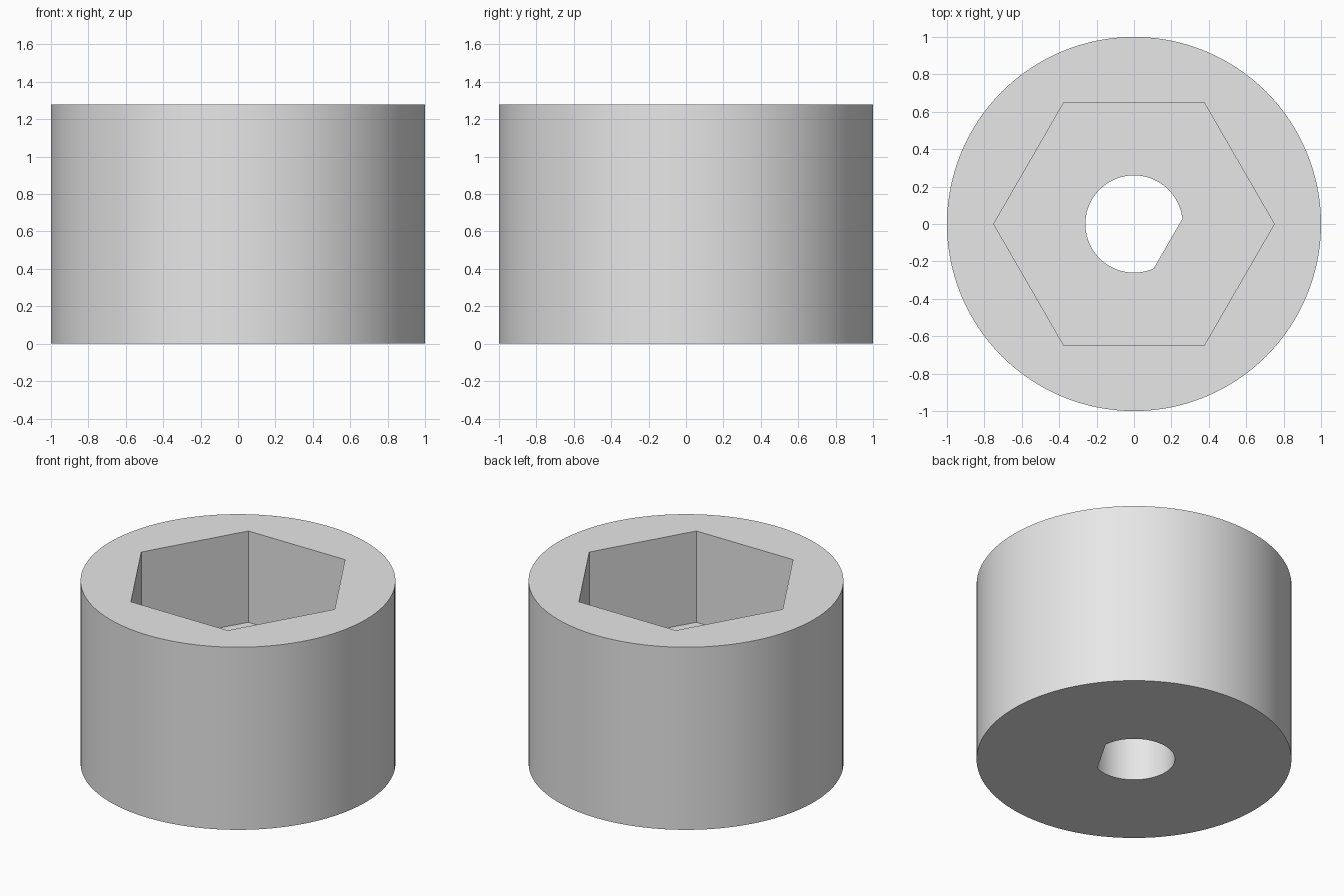
import bpy, bmesh, math

cube = bpy.data.objects.get("Cube")
if cube:
    bpy.data.objects.remove(cube, do_unlink=True)

RADIUS, HEIGHT = 1.0, 1.28
HEX_RADIUS, FLOOR_Z = 0.75, 0.64
BORE_RADIUS, FLAT_DISTANCE = 0.26, 0.21


def arc(radius, start, sweep, count, closed=True):
    """Points along an arc; a closed one leaves out the repeated end."""
    steps = count if closed else count - 1
    return [(radius * math.cos(start + sweep * i / steps),
             radius * math.sin(start + sweep * i / steps)) for i in range(count)]


def prism(name, outline, bottom, top):
    """Extrude a counter-clockwise outline upward into a solid."""
    bm = bmesh.new()
    base = bm.faces.new([bm.verts.new((x, y, bottom)) for x, y in outline])
    extruded = bmesh.ops.extrude_face_region(bm, geom=[base], use_keep_orig=True)
    for v in extruded["geom"]:
        if isinstance(v, bmesh.types.BMVert):
            v.co.z = top
    bmesh.ops.recalc_face_normals(bm, faces=bm.faces)
    mesh = bpy.data.meshes.new(name)
    bm.to_mesh(mesh)
    bm.free()
    obj = bpy.data.objects.new(name, mesh)
    bpy.context.collection.objects.link(obj)
    return obj


# Plain grey finish
grey = bpy.data.materials.new("light_grey")
grey.use_nodes = True
grey.diffuse_color = (0.8, 0.8, 0.8, 1)
grey.node_tree.nodes["Principled BSDF"].inputs["Base Color"].default_value = (0.8, 0.8, 0.8, 1)

# Round socket body
body = prism("socket_body", arc(RADIUS, 0, math.tau, 128), 0, HEIGHT)
body.data.materials.append(grey)

# Hexagonal pocket, open at the top
pocket = prism("hex_pocket_cutter", arc(HEX_RADIUS, 0, math.tau, 6), FLOOR_Z, HEIGHT + 0.2)

# D-shaped shaft bore, its flat square to the -30 degree direction
half = math.acos(FLAT_DISTANCE / BORE_RADIUS)
start = math.radians(-30) + half
bore = prism("shaft_bore_cutter",
             arc(BORE_RADIUS, start, math.tau - 2 * half, 64, closed=False),
             -0.2, FLOOR_Z + 0.2)

# Cut both openings, then drop the cutters
bpy.context.view_layer.objects.active = body
for cutter in (pocket, bore):
    cutter.hide_render = True
    cutter.data.materials.append(grey)
    cut = body.modifiers.new(cutter.name, "BOOLEAN")
    cut.operation = "DIFFERENCE"
    cut.solver = "EXACT"
    cut.object = cutter
    bpy.ops.object.modifier_apply(modifier=cut.name)
    bpy.data.objects.remove(cutter, do_unlink=True)

# Smooth round walls, crisp rims and corners
bpy.ops.object.select_all(action="DESELECT")
body.select_set(True)
bpy.ops.object.shade_smooth_by_angle(angle=math.radians(30))
